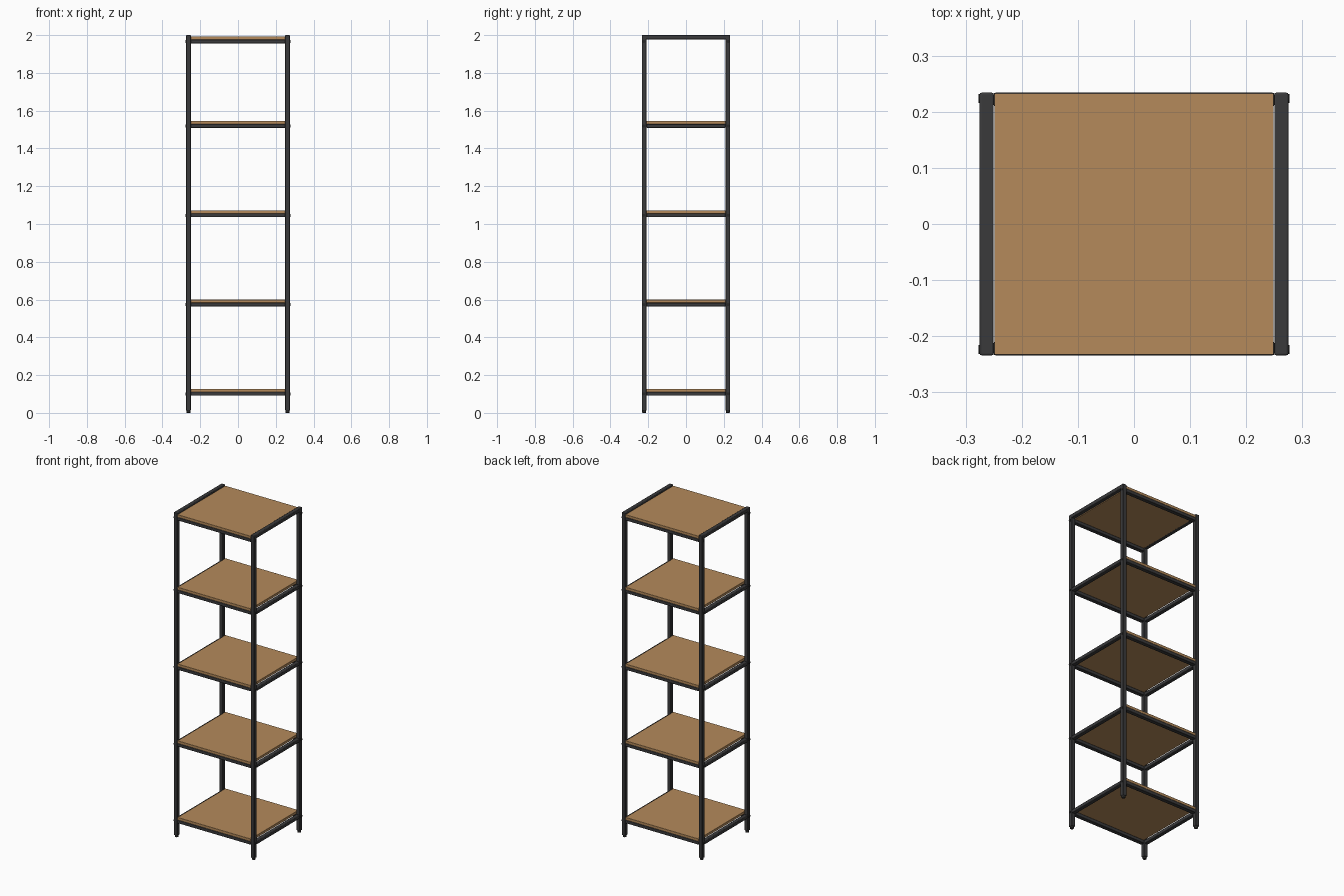
import bpy
from math import pi

cube = bpy.data.objects.get("Cube")
if cube:
    bpy.data.objects.remove(cube, do_unlink=True)


def make_material(name, colour):
    mat = bpy.data.materials.new(name)
    mat.use_nodes = True
    mat.diffuse_color = colour
    mat.node_tree.nodes["Principled BSDF"].inputs["Base Color"].default_value = colour
    return mat


METAL = make_material("charcoal metal", (0.042, 0.042, 0.044, 1))
BLACK = make_material("black plastic", (0.02, 0.02, 0.02, 1))
WOOD = make_material("oak wood", (0.46, 0.255, 0.104, 1))


def finish(obj, name, mat, bevel):
    obj.name = name
    obj.data.materials.append(mat)
    if bevel:
        mod = obj.modifiers.new("soft_edges", "BEVEL")
        mod.width = bevel
        mod.segments = 2
    bpy.ops.object.shade_smooth_by_angle()
    return obj


def box(name, low, high, mat, bevel=0.003):
    """Box between two opposite corners."""
    centre = [(a + b) / 2 for a, b in zip(low, high)]
    bpy.ops.mesh.primitive_cube_add(size=1, location=centre)
    obj = bpy.context.object
    obj.scale = [b - a for a, b in zip(low, high)]
    bpy.ops.object.transform_apply(location=False, rotation=False, scale=True)
    return finish(obj, name, mat, bevel)


def cylinder(name, radius, depth, location, mat, turn=0, bevel=0.0):
    bpy.ops.mesh.primitive_cylinder_add(vertices=16, radius=radius, depth=depth,
                                        location=location, rotation=(0, turn, 0))
    return finish(bpy.context.object, name, mat, bevel)


OUT_X, IN_X = 0.275, 0.25      # outer and inner faces of the side frames
OUT_Y, IN_Y = 0.234, 0.209
TUBE = 0.02                    # height of the shelf rails
BOARD = 0.016
MID_X, MID_Y = (OUT_X + IN_X) / 2, (OUT_Y + IN_Y) / 2
RAIL_BASES = [0.091, 0.563, 1.036, 1.509, 1.956]
sides = ((-1, "right"), (1, "left"))
ends = ((-1, "front"), (1, "back"))


def span(sign, a, b):
    return sorted((sign * a, sign * b))


for sx, side in sides:
    x0, x1 = span(sx, IN_X, OUT_X)
    for sy, end in ends:
        # Corner post with a rounded foot
        y0, y1 = span(sy, IN_Y, OUT_Y)
        box(f"{end}_{side}_post", (x0, y0, 0.012), (x1, y1, 1.99), METAL)
        cylinder(f"{end}_{side}_foot", 0.011, 0.016,
                 (sx * MID_X, sy * MID_Y, 0.008), BLACK, bevel=0.003)
        # Bolt heads on the outer face of the post
        for i, z in enumerate(RAIL_BASES):
            cylinder(f"{end}_{side}_bolt_{i + 1}", 0.008, 0.004,
                     (sx * OUT_X, sy * (MID_Y + 0.002), z + TUBE / 2), BLACK, turn=pi / 2)
    # Top bar joins the posts of one side
    box(f"{side}_top_bar", (x0, -OUT_Y, 1.978), (x1, OUT_Y, 2.0), METAL)
    # Side rails of the lower shelves
    for i, z in enumerate(RAIL_BASES[:-1]):
        box(f"{side}_rail_{i + 1}", (x0, -IN_Y, z), (x1, IN_Y, z + TUBE), METAL)

for i, z in enumerate(RAIL_BASES):
    # Front and back rails carry the board
    for sy, end in ends:
        y0, y1 = span(sy, IN_Y, OUT_Y)
        box(f"{end}_rail_{i + 1}", (-IN_X, y0, z), (IN_X, y1, z + TUBE), METAL)
    box(f"shelf_board_{i + 1}", (-0.249, -0.233, z + TUBE),
        (0.249, 0.233, z + TUBE + BOARD), WOOD, bevel=0.001)
